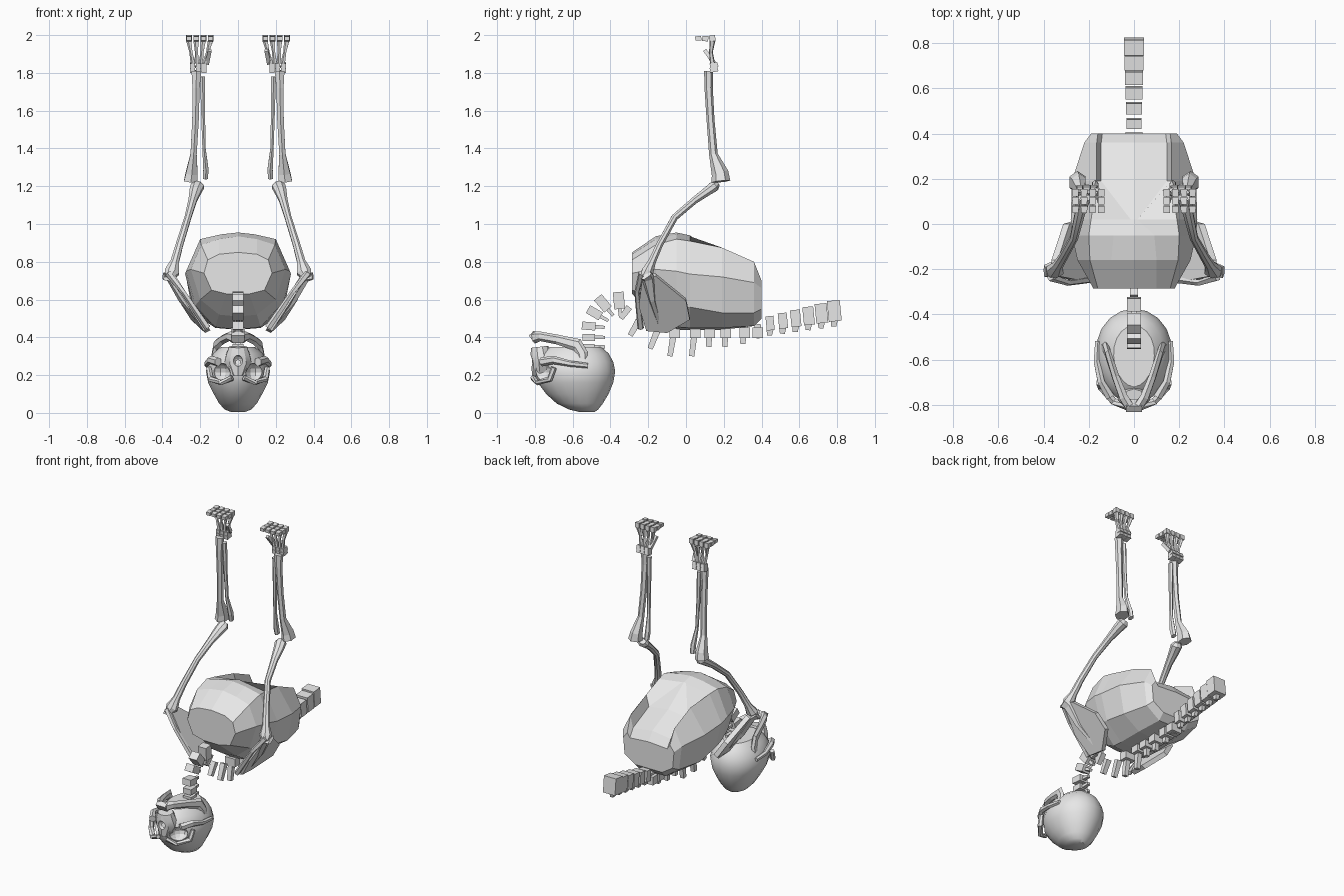
import bpy, bmesh, math
from mathutils import Vector

bone_mat = bpy.data.materials.new("bone_grey")
bone_mat.diffuse_color = (0.8, 0.8, 0.8, 1)


def make(name, verts, faces, smooth=False):
    me = bpy.data.meshes.new(name)
    me.from_pydata([tuple(v) for v in verts], [], faces)
    bm = bmesh.new()
    bm.from_mesh(me)
    bmesh.ops.recalc_face_normals(bm, faces=bm.faces)
    bm.to_mesh(me)
    bm.free()
    me.materials.append(bone_mat)
    ob = bpy.data.objects.new(name, me)
    bpy.context.collection.objects.link(ob)
    if smooth:
        bpy.ops.object.select_all(action='DESELECT')
        ob.select_set(True)
        bpy.context.view_layer.objects.active = ob
        bpy.ops.object.shade_smooth_by_angle(angle=math.radians(30))
    return ob


def loft(name, rings, smooth=False):
    n = len(rings[0])
    verts = [v for r in rings for v in r]
    faces = [tuple(range(n)), tuple(range(len(verts) - n, len(verts)))]
    for i in range(len(rings) - 1):
        for j in range(n):
            k = (j + 1) % n
            faces.append((i * n + j, i * n + k, (i + 1) * n + k, (i + 1) * n + j))
    return make(name, verts, faces, smooth)


def tube(name, pts, n=6, side=1, smooth=False):
    """Bone along points (x, y, z, radius across, radius front to back)."""
    P = [Vector((p[0] * side, p[1], p[2])) for p in pts]
    rings = []
    for i, c in enumerate(P):
        d = (P[min(i + 1, len(P) - 1)] - P[max(i - 1, 0)]).normalized()
        u = Vector((1, 0, 0))
        u = (u - d * u.dot(d)).normalized()
        v = d.cross(u)
        rings.append([c + u * pts[i][3] * math.cos(a) + v * pts[i][4] * math.sin(a)
                      for a in [(j + .5) * math.tau / n for j in range(n)]])
    return loft(name, rings, smooth)


def bar(name, a, b, w, h, taper=1, side=1):
    """Square bar from a to b, w wide and h deep."""
    k = math.sqrt(2) / 2
    return tube(name, [(*a, w * k, h * k), (*b, w * k * taper, h * k * taper)], 4, side)


# Rib cage: half sections (centre, inner rim, outer rim, side, low side, base, centre)
sections = [
    (-.285, [(0, .85), (.1, .84), (.16, .81), (.18, .74), (.14, .65), (.06, .63), (0, .63)]),
    (-.16, [(0, .935), (.1, .92), (.195, .89), (.25, .76), (.2, .60), (.1, .52), (0, .51)]),
    (-.05, [(0, .955), (.09, .945), (.2, .92), (.275, .75), (.225, .57), (.12, .455), (0, .44)]),
    (.02, [(0, .94), (.015, .935), (.19, .91), (.28, .735), (.235, .56), (.12, .45), (0, .44)]),
    (.19, [(0, .82), (.145, .80), (.165, .875), (.275, .72), (.24, .53), (.12, .45), (0, .44)]),
    (.36, [(0, .74), (.145, .72), (.165, .80), (.22, .69), (.20, .53), (.1, .46), (0, .46)]),
    (.40, [(0, .68), (.14, .67), (.16, .70), (.19, .66), (.18, .55), (.1, .50), (0, .50)]),
]
loft("rib_cage", [[(x, y, z) for x, z in s] + [(-x, y, z) for x, z in s[-2:0:-1]]
                  for y, s in sections])

# Neck vertebrae: y, z, tilt of the spine direction, with a small process
neck = [(-.515, .35, 90), (-.515, .40, 90), (-.515, .46, 85), (-.485, .53, 60),
        (-.44, .58, 40), (-.355, .595, 5)]
for i, (y, z, t) in enumerate(neck):
    a = math.radians(t)
    L, h = .016 + .0025 * i, .06 + .006 * i
    dy, dz = math.cos(a) * L, math.sin(a) * L
    bar(f"neck_vertebra_{i}", (0, y - dy, z - dz), (0, y + dy, z + dz), .06, h)
    ny, nz = math.sin(a), -math.cos(a)
    bar(f"neck_process_{i}", (0, y + ny * .03, z + nz * .03),
        (0, y + ny * .085, z + nz * .085), .025, .02, .8)

# Rear vertebrae, growing toward the end
for i in range(6):
    y, z, g = .445 + .068 * i, .475 + .013 * i, i / 5
    L, h = .021 + .013 * g, .075 + .035 * g
    bar(f"lumbar_vertebra_{i}", (0, y - L, z - L * .1), (0, y + L, z + L * .1), .065 + .025 * g, h)
    bar(f"lumbar_process_{i}", (0, y, z - h / 2 + .01), (0, y - .003, z - h / 2 - .028), .03, .038, .7)

# Spinous processes below the rib cage
spikes = [(-.30, .56, -.345, .50), (-.25, .49, -.295, .41), (-.15, .44, -.19, .34),
          (-.06, .45, -.085, .30), (.05, .46, .03, .30), (.125, .45, .12, .35),
          (.21, .46, .205, .35), (.31, .46, .30, .365), (.38, .47, .375, .395)]
for i, (y, z, y2, z2) in enumerate(spikes):
    bar(f"spinous_process_{i}", (0, y, z), (0, y2, z2), .035, .035, .8)
    if i > 2:
        bar(f"back_vertebra_{i}", (0, y - .028, .425), (0, y + .028, .425), .075, .055)

for s, side in ((-1, "left"), (1, "right")):
    # Shoulder blade plate with its ridge
    prof = [(-.23, .73), (-.16, .73), (0, .60), (.02, .50), (-.1, .43), (-.21, .44), (-.25, .57)]
    rings = []
    for off in (-.014, .014):
        rings.append([(s * (.16 + (z - .43) * .64 + off + (.03 if -.1 < y else 0)), y, z - off * .5)
                      for y, z in prof])
    loft(f"{side}_shoulder_blade", rings)
    tube(f"{side}_shoulder_ridge", [(.395, -.21, .725, .012, .035), (.36, -.20, .71, .018, .035),
                                    (.29, -.18, .60, .025, .02), (.19, -.14, .47, .012, .012)], 5, s)
    tube(f"{side}_collar_bone", [(.37, -.235, .74, .018, .018), (.29, -.26, .64, .014, .014),
                                 (.16, -.24, .45, .018, .018)], 5, s)

    # Upper limb bones
    tube(f"{side}_upper_arm", [
        (.365, -.225, .715, .022, .022), (.35, -.205, .745, .042, .034), (.335, -.18, .80, .024, .022),
        (.31, -.14, .89, .021, .019), (.265, -.06, 1.035, .019, .019), (.24, .045, 1.125, .024, .02),
        (.225, .115, 1.175, .034, .026), (.215, .15, 1.20, .038, .03), (.21, .165, 1.215, .022, .018)],
        8, s, True)
    tube(f"{side}_outer_forearm", [
        (.25, .185, 1.225, .042, .05), (.245, .18, 1.27, .036, .045), (.235, .145, 1.37, .019, .023),
        (.225, .13, 1.55, .02, .021), (.222, .12, 1.72, .022, .022), (.22, .12, 1.81, .03, .024)], 6, s)
    tube(f"{side}_inner_forearm", [
        (.172, .175, 1.24, .015, .02), (.17, .165, 1.29, .016, .022), (.18, .14, 1.40, .01, .013),
        (.185, .13, 1.60, .012, .014), (.188, .125, 1.78, .015, .018)], 6, s)

    # Wrist blocks, palm bones and bent fingers
    for r in range(2):
        for c in range(3):
            x = .18 + .03 * c
            bar(f"{side}_wrist_{r}_{c}", (x, .15, 1.805 + .024 * r), (x, .145, 1.83 + .024 * r), .028, .045, .9, s)
    for f in range(4):
        x0, x1 = .175 + .021 * f, .145 + .038 * f
        tube(f"{side}_palm_bone_{f}", [(x0, .14, 1.85, .013, .014), (x0 * .5 + x1 * .5, .132, 1.91, .009, .01),
                                       (x1, .14, 1.97, .015, .016)], 5, s)
        for k in range(3):
            y = .155 - .037 * k
            bar(f"{side}_finger_{f}_{k}", (x1, y, 1.984 - .004 * (k % 2)), (x1, y - .032, 1.982), .03, .032 - .004 * k, .9, s)
    bar(f"{side}_thumb", (.165, .15, 1.85), (.15, .10, 1.92), .022, .022, .9, s)

# Inverted cranium from level slices: z, front y, back y, half width
slices = [(.004, -.56, -.485, .035), (.018, -.62, -.465, .07), (.05, -.685, -.44, .10),
          (.10, -.74, -.41, .128), (.16, -.785, -.385, .158), (.22, -.805, -.375, .17),
          (.27, -.80, -.385, .155), (.315, -.77, -.41, .13), (.35, -.72, -.45, .09)]
N = 20
rings = []
for z, f, b, w in slices:
    ring = []
    for j in range(N):
        a = math.tau * j / N
        c = math.cos(a)
        ring.append((w * math.sin(a) * (1 - .08 * c), (f + b) / 2 - (b - f) / 2 * c, z))
    rings.append(ring)
skull = loft("cranium", rings, True)


def ball(name, loc, size):
    me = bpy.data.meshes.new(name)
    bm = bmesh.new()
    bmesh.ops.create_uvsphere(bm, u_segments=12, v_segments=8, radius=1)
    for v in bm.verts:
        v.co = Vector([v.co[i] * size[i] + loc[i] for i in range(3)])
    bm.to_mesh(me)
    bm.free()
    me.materials.append(bone_mat)
    ob = bpy.data.objects.new(name, me)
    bpy.context.collection.objects.link(ob)
    return ob


def cut(target, cutter):
    m = target.modifiers.new("hollow", 'BOOLEAN')
    m.operation, m.object, m.solver = 'DIFFERENCE', cutter, 'EXACT'
    cutter.hide_render = True
    cutter.hide_set(True)


# Eye sockets
for s in (-1, 1):
    cut(skull, ball("socket_cutter", (s * .093, -.775, .215), (.056, .075, .05)))

# Upper jaw with a nose opening
muzzle = tube("upper_jaw", [(0, -.755, .20, .035, .06), (0, -.76, .27, .075, .06),
                            (0, -.77, .31, .065, .055), (0, -.775, .35, .05, .045)], 10, 1, True)
cut(muzzle, ball("nose_cutter", (0, -.825, .275), (.026, .035, .03)))

# Lower jaw halves, chin and cheek arches
for s, side in ((-1, "left"), (1, "right")):
    tube(f"{side}_lower_jaw", [(.135, -.545, .265, .014, .024), (.125, -.55, .315, .015, .03),
                               (.115, -.575, .36, .015, .034), (.08, -.68, .388, .018, .026),
                               (.045, -.77, .405, .022, .025), (.02, -.805, .40, .022, .034)], 6, s)
    tube(f"{side}_cheek_arch", [(.105, -.765, .27, .022, .024), (.145, -.70, .28, .018, .022),
                                (.165, -.61, .26, .015, .016), (.16, -.52, .25, .014, .014)], 6, s)
    tube(f"{side}_brow", [(.03, -.81, .185, .015, .015), (.09, -.785, .16, .018, .014),
                          (.145, -.72, .18, .018, .016), (.155, -.70, .24, .014, .016)], 6, s)
bar("chin", (0, -.818, .39), (0, -.79, .41), .07, .05)
